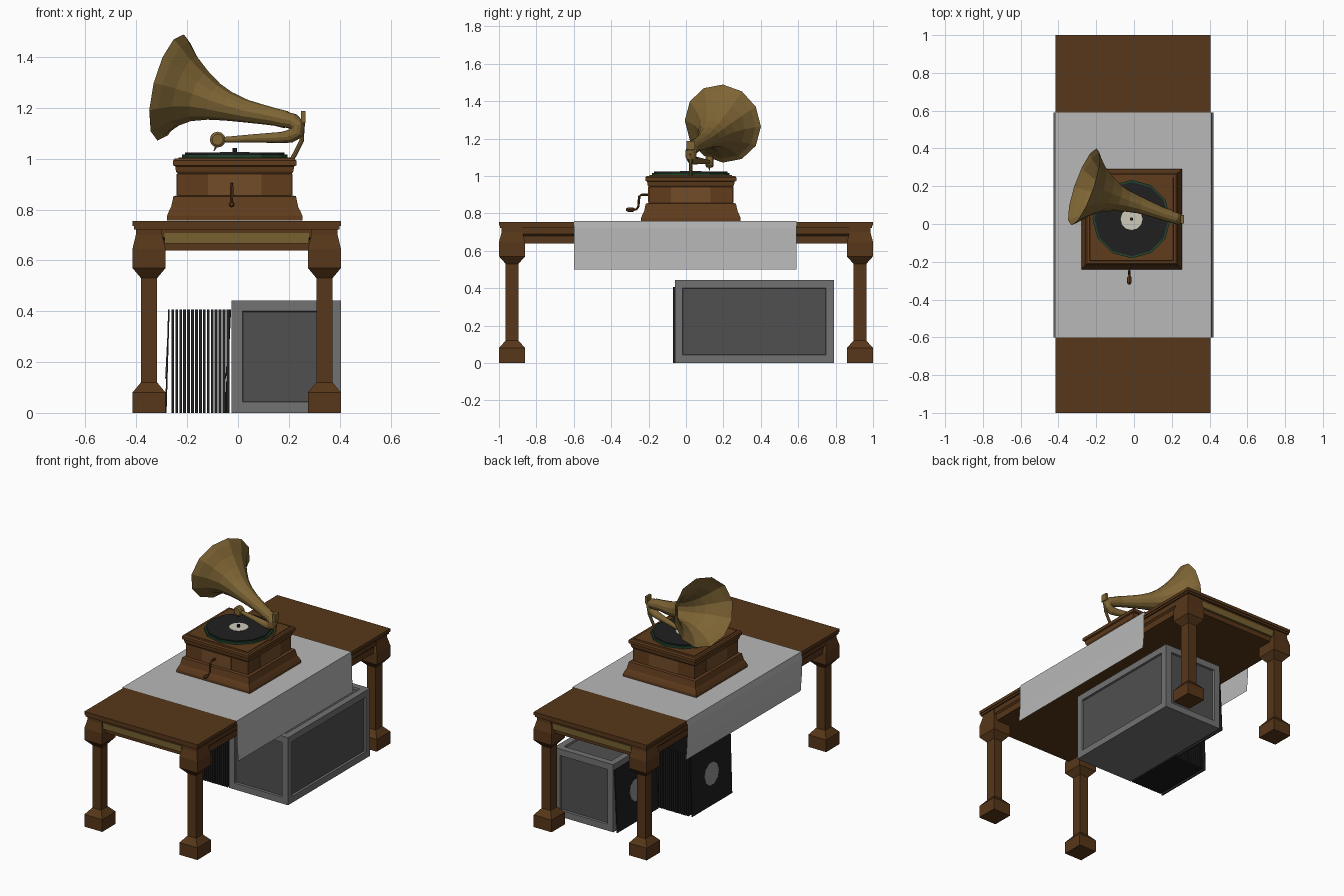
import bpy, bmesh, math
from mathutils import Vector, Matrix

if "Cube" in bpy.data.objects:
    bpy.data.objects.remove(bpy.data.objects["Cube"])

def mat(name, r, g, b):
    m = bpy.data.materials.new(name)
    m.diffuse_color = (r, g, b, 1)
    m.use_nodes = True
    m.node_tree.nodes["Principled BSDF"].inputs["Base Color"].default_value = m.diffuse_color
    return m

WOOD = mat("dark_wood", .095, .038, .010)
CASE = mat("case_wood", .115, .045, .012)
PANEL = mat("panel_wood", .17, .072, .022)
GOLD = mat("gold_trim", .18, .12, .03)
BRASS = mat("brass", .21, .13, .035)
BLACK = mat("black", .014, .014, .014)
GREEN = mat("green_felt", .015, .06, .03)
LABEL = mat("label_cream", .62, .6, .5)
GREY = mat("crate_grey", .17, .17, .17)
DARK = mat("crate_panel", .08, .08, .08)
LINEN = mat("linen", .48, .48, .48)
DISC = mat("sleeve_disc", .3, .3, .3)

def finish(name, bm, *mats):
    bmesh.ops.recalc_face_normals(bm, faces=bm.faces)
    me = bpy.data.meshes.new(name)
    bm.to_mesh(me)
    bm.free()
    ob = bpy.data.objects.new(name, me)
    bpy.context.collection.objects.link(ob)
    for m in mats:
        me.materials.append(m)
    return ob

def skin(bm, rings, caps=True):
    """Bridge successive closed rings of points with quads."""
    vs = [[bm.verts.new(p) for p in r] for r in rings]
    n = len(vs[0])
    for a, b in zip(vs, vs[1:]):
        for i in range(n):
            bm.faces.new((a[i], a[(i + 1) % n], b[(i + 1) % n], b[i]))
    if caps:
        bm.faces.new(vs[0][::-1])
        bm.faces.new(vs[-1])

def loft(name, cx, cy, secs, m):
    """Stack of rectangles: (z, half x, half y)."""
    bm = bmesh.new()
    skin(bm, [[(cx + sx * hx, cy + sy * hy, z) for sx, sy in ((-1, -1), (1, -1), (1, 1), (-1, 1))]
              for z, hx, hy in secs])
    return finish(name, bm, m)

def box(name, x0, x1, y0, y1, z0, z1, m):
    hx, hy = (x1 - x0) / 2, (y1 - y0) / 2
    return loft(name, (x0 + x1) / 2, (y0 + y1) / 2, [(z0, hx, hy), (z1, hx, hy)], m)

def tube(name, pts, sides, m, caps=True):
    """Round tube through (x, y, z, radius)."""
    P = [Vector(p[:3]) for p in pts]
    rings = []
    for i, p in enumerate(P):
        t = (P[min(i + 1, len(P) - 1)] - P[max(i - 1, 0)]).normalized()
        ref = Vector((1, 0, 0)) if abs(t.y) > .9 else Vector((0, 1, 0))
        u = (ref - t * ref.dot(t)).normalized()
        v = t.cross(u)
        rings.append([p + pts[i][3] * (math.cos(a) * u + math.sin(a) * v)
                      for a in (2 * math.pi * k / sides for k in range(sides))])
    bm = bmesh.new()
    skin(bm, rings, caps)
    return finish(name, bm, m)

# Table: top, moulding, apron, gold strips
TX = -.005
loft("table_top", TX, 0, [(.722, .395, .985), (.722, .405, .995), (.735, .405, .995),
                          (.735, .41, 1), (.755, .41, 1)], WOOD)
loft("table_apron", TX, 0, [(.638, .385, .965), (.68, .385, .965), (.69, .395, .98),
                            (.722, .395, .98)], WOOD)
for s, n in ((-1, "front"), (1, "back")):
    box(n + "_gold_strip", TX - .285, TX + .285, s * .976 - .008, s * .976 + .008, .667, .708, GOLD)

# Legs with square feet and capitals
for sx, nx in ((-1, "left"), (1, "right")):
    for sy, ny in ((-1, "front"), (1, "back")):
        prof = ((0, 1), (.08, 1), (.12, .49), (.53, .49), (.57, 1), (.645, 1), (.7, .8), (.722, .8))
        loft(f"{ny}_{nx}_leg", TX + sx * .345, sy * .93, [(z, .065 * k, .07 * k) for z, k in prof], WOOD)

# Cloth runner hanging over both long sides
bm = bmesh.new()
prof = [(-.412, .5), (-.42, .6), (-.425, .72), (-.418, .76), (.41, .76), (.414, .72), (.414, .6), (.422, .5)]
rows = [[bm.verts.new((x, y, z)) for x, z in prof] for y in (-.6, .59)]
for i in range(len(prof) - 1):
    bm.faces.new((rows[0][i], rows[0][i + 1], rows[1][i + 1], rows[1][i]))
finish("cloth_runner", bm, LINEN)

# Player case
CX, CY = -.013, .026
loft("player_case", CX, CY, [(z, h, h) for z, h in (
    (.757, .266), (.775, .266), (.795, .258), (.81, .25), (.852, .241), (.856, .224), (.94, .224),
    (.95, .231), (.97, .234), (.974, .243), (.992, .243), (1.0, .236))], CASE)
loft("lid_panel", CX, CY, [(.998, .222, .222), (1.004, .22, .22)], CASE)
for i, n in enumerate(("right", "back", "left", "front")):
    ob = box(n + "_case_panel", .215, .228, -.105, .105, .857, .94, PANEL)
    ob.data.transform(Matrix.Translation((CX, CY, 0)) @ Matrix.Rotation(i * math.pi / 2, 4, 'Z'))

# Turntable, record, label, spindle
for n, r, z0, z1, s, m in (("turntable", .207, 1.0, 1.017, 12, GREEN), ("record", .196, 1.017, 1.024, 12, BLACK),
                           ("record_label", .058, 1.024, 1.026, 12, LABEL), ("spindle", .009, 1.024, 1.042, 8, BLACK)):
    tube(n, [(CX, CY, z0, r), (CX, CY, z1, r)], s, m)

# Crank
tube("crank", [(-.025, -.19, .9, .007), (-.025, -.235, .9, .007), (-.025, -.25, .89, .007),
               (-.025, -.255, .835, .006), (-.025, -.265, .822, .006), (-.025, -.285, .82, .006)], 8, CASE)
tube("crank_handle", [(-.025, -.275, .82, .007), (-.025, -.285, .82, .012), (-.025, -.31, .82, .012),
                      (-.025, -.32, .82, .006)], 8, CASE)

# Tone arm, sound box and needle
tube("tone_arm", [(-.06, .122, 1.074, .011), (.06, .082, 1.08, .016), (.17, .045, 1.083, .022), (.205, .033, 1.088, .026),
                  (.232, .026, 1.104, .029), (.236, .026, 1.128, .03), (.218, .032, 1.146, .031),
                  (.17, .05, 1.158, .031)], 12, BRASS)
tube("sound_box", [(-.08, .105, 1.075, .022), (-.08, .112, 1.075, .031), (-.08, .14, 1.075, .031),
                   (-.08, .147, 1.075, .022)], 12, BRASS)
tube("needle", [(-.085, .125, 1.05, .006), (-.095, .125, 1.03, .002)], 6, BRASS)

# Flared horn
tube("horn", [(.19, .043, 1.153, .034), (.15, .055, 1.163, .034), (.09, .078, 1.175, .039), (.03, .1, 1.187, .045),
              (-.04, .122, 1.206, .058), (-.095, .14, 1.224, .075), (-.15, .16, 1.245, .103),
              (-.205, .178, 1.263, .145), (-.245, .19, 1.275, .19), (-.265, .197, 1.28, .215)], 12, BRASS, caps=False)

# Horn support bracket
tube("horn_bracket", [(.205, .026, .985, .009), (.225, .026, 1.02, .009), (.25, .026, 1.07, .009),
                      (.255, .026, 1.14, .008)], 8, BRASS)
box("bracket_plate", .247, .265, .003, .047, 1.14, 1.187, BRASS)

# Crate with recessed panels on every face but the bottom
crate = box("crate", -.025, .405, -.06, .79, 0, .443, GREY)
bm = bmesh.new()
bm.from_mesh(crate.data)
for f in [f for f in bm.faces if f.normal.z > -.5]:
    bmesh.ops.inset_region(bm, faces=[f], thickness=.06)
    bmesh.ops.inset_region(bm, faces=[f], thickness=.004, depth=-.012)
    f.material_index = 1
bm.to_mesh(crate.data)
bm.free()
crate.data.materials.append(DARK)

# Row of record sleeves beside the crate
N = 15
for i in range(N):
    x = -.262 + i * .0155
    box(f"sleeve_{i + 1}", x, x + .011, -.06, .35, 0, .407, BLACK)

# Leaning sleeves with round centres
def leaning(name, xb, xt, y0, y1):
    bm = bmesh.new()
    t = .006
    skin(bm, [[(x, y0, z), (x + t, y0, z), (x + t, y1, z), (x, y1, z)] for x, z in ((xb, 0), (xt, .407))])
    finish(name, bm, BLACK)
    c = Vector(((xb + xt) / 2, (y0 + y1) / 2, .205))
    tube(name + "_centre", [(c.x + .001, c.y, c.z, .074), (c.x - .002, c.y, c.z + (xt - xb) * .002 / .407, .074)], 10, DISC) \
        .data.transform(Matrix.Translation(c) @ Matrix.Rotation(math.atan2(xt - xb, .407), 4, 'Y') @ Matrix.Translation(-c))

leaning("leaning_sleeve", -.287, -.275, -.07, .345)
leaning("crate_side_sleeve", -.052, -.033, .36, .785)
